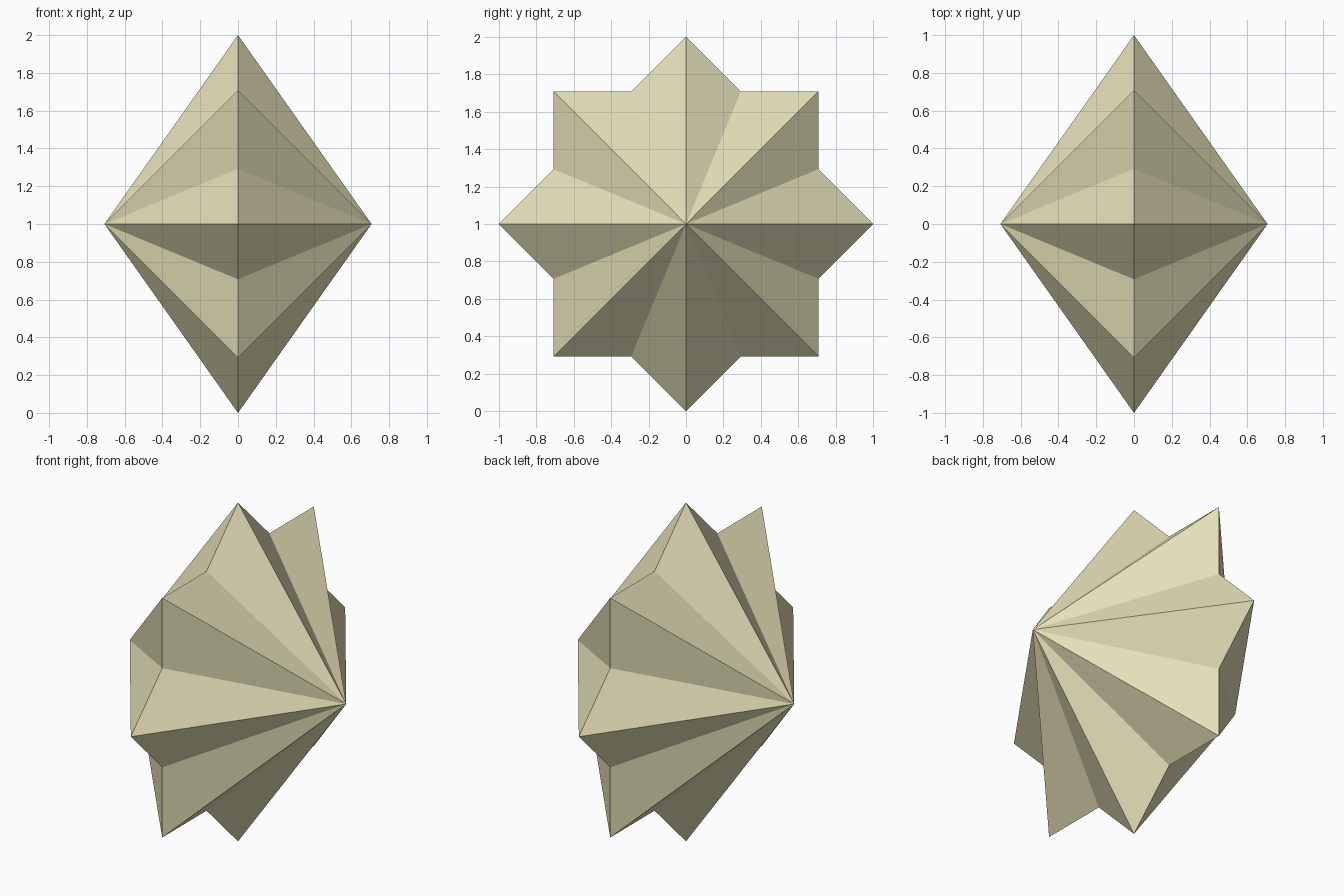
import bpy
import bmesh
from math import sin, cos, pi

if "Cube" in bpy.data.objects:
    bpy.data.objects.remove(bpy.data.objects["Cube"])

mat = bpy.data.materials.new("pale_khaki")
mat.diffuse_color = (0.78, 0.74, 0.48, 1)
mat.use_nodes = True
mat.node_tree.nodes["Principled BSDF"].inputs["Base Color"].default_value = mat.diffuse_color


def square_bipyramid(name, turn, radius=1.0, half_depth=0.7071):
    """Four points in the YZ plane joined to an apex on each side along X."""
    bm = bmesh.new()
    ring = [bm.verts.new((0, radius * cos(turn + i * pi / 2), radius * sin(turn + i * pi / 2)))
            for i in range(4)]
    for x in (half_depth, -half_depth):
        apex = bm.verts.new((x, 0, 0))
        for i in range(4):
            bm.faces.new((ring[i], ring[(i + 1) % 4], apex))
    bmesh.ops.recalc_face_normals(bm, faces=bm.faces)
    mesh = bpy.data.meshes.new(name)
    bm.to_mesh(mesh)
    bm.free()
    mesh.materials.append(mat)
    obj = bpy.data.objects.new(name, mesh)
    obj.location.z = radius
    bpy.context.collection.objects.link(obj)


# Two crossing bipyramids form the eight-pointed star
square_bipyramid("upright_star_half", 0)
square_bipyramid("diagonal_star_half", pi / 4)
